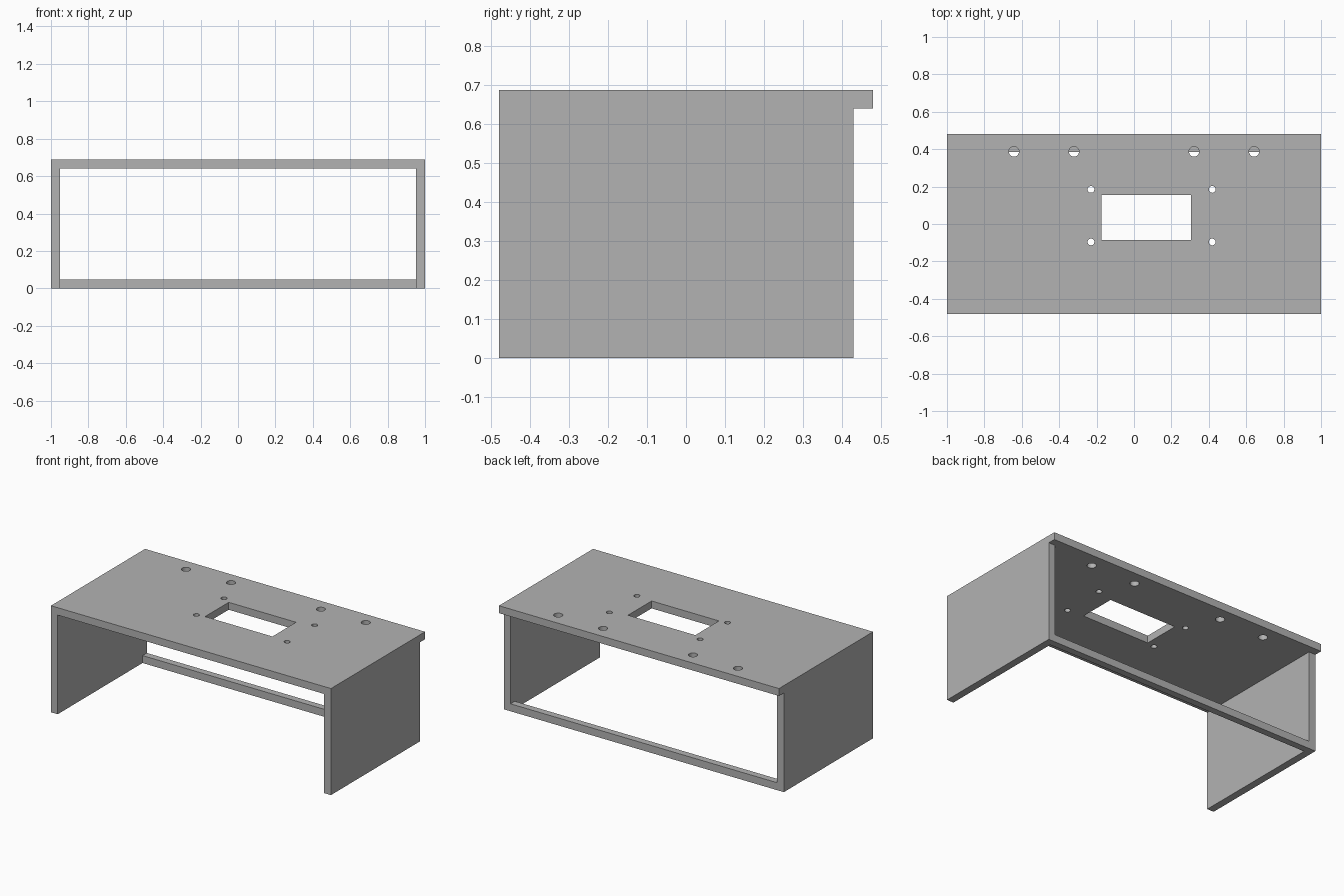
import bpy
import bmesh
from mathutils import Matrix, Vector

cube = bpy.data.objects.get("Cube")
if cube:
    bpy.data.objects.remove(cube, do_unlink=True)

# Main dimensions
HALF_W, FRONT, BACK, REAR_EDGE = 1.0, -0.48, 0.43, 0.48
HEIGHT, THICK = 0.688, 0.048
UNDERSIDE = HEIGHT - THICK

grey = bpy.data.materials.new("plain grey")
grey.use_nodes = True
grey.diffuse_color = (0.45, 0.45, 0.45, 1)
grey.node_tree.nodes["Principled BSDF"].inputs["Base Color"].default_value = grey.diffuse_color


def add_box(bm, low, high):
    low, high = Vector(low), Vector(high)
    matrix = Matrix.Translation((low + high) / 2) @ Matrix.Diagonal((high - low).to_4d())
    bmesh.ops.create_cube(bm, size=1, matrix=matrix)


def add_drill(bm, x, y, radius):
    bmesh.ops.create_cone(bm, cap_ends=True, segments=32, radius1=radius, radius2=radius,
                          depth=THICK * 3,
                          matrix=Matrix.Translation((x, y, HEIGHT - THICK / 2)))


def make_object(name, bm):
    mesh = bpy.data.meshes.new(name)
    bm.to_mesh(mesh)
    bm.free()
    mesh.materials.append(grey)
    obj = bpy.data.objects.new(name, mesh)
    bpy.context.collection.objects.link(obj)
    return obj


def box_object(name, low, high):
    bm = bmesh.new()
    add_box(bm, low, high)
    return make_object(name, bm)


# Top panel, overhanging at the back
top = box_object("top_panel", (-HALF_W, FRONT, UNDERSIDE), (HALF_W, REAR_EDGE, HEIGHT))

# Cutter: rectangular opening, four screw holes around it, four cable holes at the rear
bm = bmesh.new()
add_box(bm, (-0.175, -0.086, UNDERSIDE - THICK), (0.306, 0.155, HEIGHT + THICK))
for x in (-0.23, 0.418):
    for y in (-0.096, 0.185):
        add_drill(bm, x, y, 0.018)
for x in (-0.642, -0.321, 0.321, 0.642):
    add_drill(bm, x, 0.387, 0.027)
cutter = make_object("opening_cutter", bm)
cutter.hide_render = True

cut = top.modifiers.new("openings", "BOOLEAN")
cut.operation = "DIFFERENCE"
cut.solver = "EXACT"
cut.object = cutter
bpy.context.view_layer.objects.active = top
bpy.ops.object.modifier_apply(modifier=cut.name)
bpy.data.objects.remove(cutter, do_unlink=True)

# Side panels
for name, side in (("left_panel", 1), ("right_panel", -1)):
    inner, outer = side * (HALF_W - THICK), side * HALF_W
    box_object(name, (min(inner, outer), FRONT, 0), (max(inner, outer), BACK, UNDERSIDE))

# Rear bottom rail between the sides
box_object("rear_rail", (THICK - HALF_W, BACK - THICK + 0.004, 0), (HALF_W - THICK, BACK, THICK))
